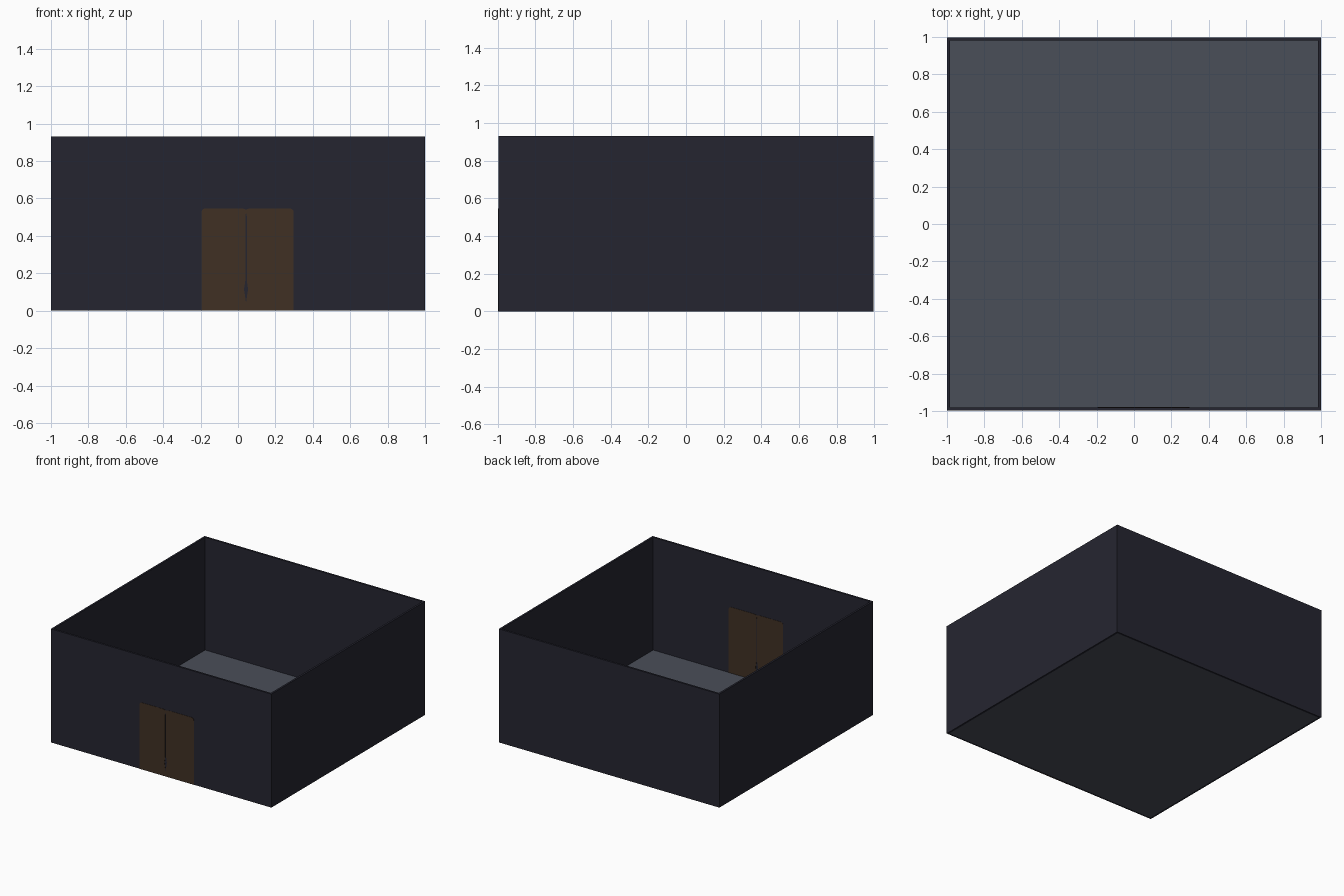
import bpy
import bmesh
import math

if "Cube" in bpy.data.objects:
    bpy.data.objects.remove(bpy.data.objects["Cube"], do_unlink=True)


def linear(c):
    c /= 255
    return c / 12.92 if c <= 0.04045 else ((c + 0.055) / 1.055) ** 2.4


def material(name, rgb):
    colour = (*[linear(c) for c in rgb], 1)
    m = bpy.data.materials.new(name)
    m.use_nodes = True
    m.diffuse_color = colour
    bsdf = next(n for n in m.node_tree.nodes if n.type == 'BSDF_PRINCIPLED')
    bsdf.inputs["Base Color"].default_value = colour
    return m


WALL = material("dark slate wall", (37, 37, 48))
FLOOR = material("grey floor", (74, 78, 89))
DOOR = material("dark brown wood", (64, 48, 36))

HX, HY, H, T = 1.0, 0.996, 0.93, 0.016   # half sizes, height, wall thickness
FACE = 0.002                             # how far the door stands proud


def finish(name, bm, mat):
    bmesh.ops.recalc_face_normals(bm, faces=bm.faces)
    mesh = bpy.data.meshes.new(name)
    bm.to_mesh(mesh)
    bm.free()
    mesh.materials.append(mat)
    obj = bpy.data.objects.new(name, mesh)
    bpy.context.collection.objects.link(obj)
    return obj


def box(name, lo, hi, mat):
    bm = bmesh.new()
    bmesh.ops.create_cube(bm, size=1)
    for v in bm.verts:
        v.co = [(a + b) / 2 + c * (b - a) for a, b, c in zip(lo, hi, v.co)]
    return finish(name, bm, mat)


# Floor plate and four walls, open at the top
box("floor", (-HX + T, -HY + T, 0), (HX - T, HY - T, 0.006), FLOOR)
box("floor_underside", (-HX + T, -HY + T, 0), (HX - T, HY - T, 0.003), FLOOR)
box("front_wall", (-HX, -HY, 0), (HX, -HY + T, H), WALL)
box("back_wall", (-HX, HY - T, 0), (HX, HY, H), WALL)
for side, s in (("left", 1), ("right", -1)):
    xs = sorted((s * HX, s * (HX - T)))
    box(side + "_wall", (xs[0], -HY + T, 0), (xs[1], HY - T, H), WALL)

# Door leaf outline: inner edge with a narrow seam and a spindle-shaped gap
SEAM_X, TOP, R = 0.043, 0.547, 0.022
inner = [(0, 0), (0, 0.04), (0.004, 0.07), (0.011, 0.115), (0.004, 0.16),
         (0.004, 0.505), (0, 0.525), (0, 0.541), (0.02, TOP)]


def door_leaf(name, side, width):
    corner = [(width - R + R * math.sin(a), TOP - R + R * math.cos(a))
              for a in [i * math.pi / 12 for i in range(7)]]
    outline = inner + corner + [(width, 0)]
    bm = bmesh.new()
    verts = [bm.verts.new((SEAM_X + side * x, -HY - FACE, z)) for x, z in outline]
    face = bm.faces.new(verts)
    out = bmesh.ops.extrude_face_region(bm, geom=[face])
    moved = [g for g in out["geom"] if isinstance(g, bmesh.types.BMVert)]
    bmesh.ops.translate(bm, vec=(0, T + 2 * FACE, 0), verts=moved)
    finish(name, bm, DOOR)


door_leaf("left_door_leaf", 1, 0.255)
door_leaf("right_door_leaf", -1, 0.238)
